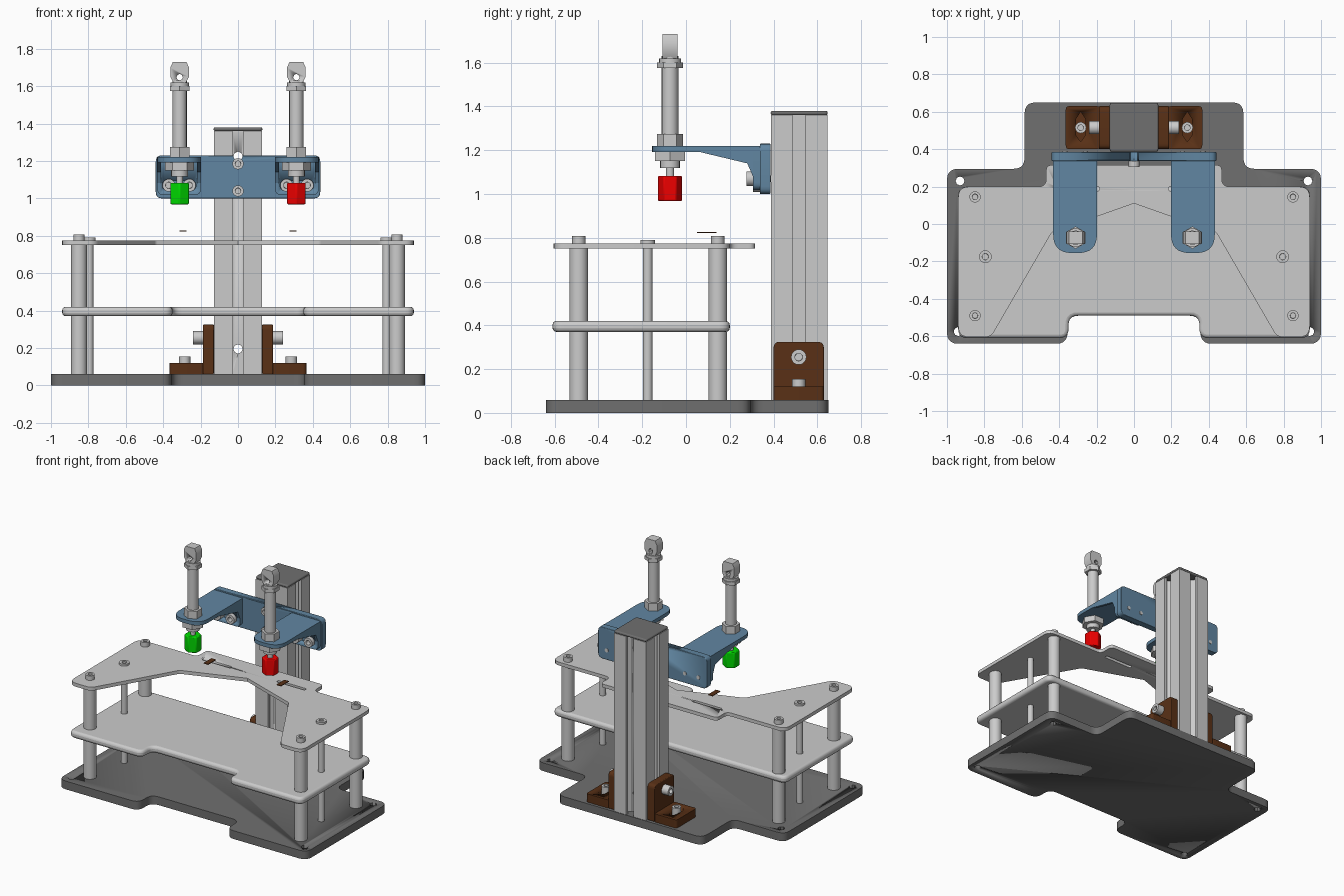
import bpy, bmesh, math
from mathutils import Vector, Matrix

if "Cube" in bpy.data.objects:
    bpy.data.objects.remove(bpy.data.objects["Cube"])

def material(name, c):
    m = bpy.data.materials.new(name)
    m.diffuse_color = (*c, 1)
    m.use_nodes = True
    m.node_tree.nodes["Principled BSDF"].inputs["Base Color"].default_value = m.diffuse_color
    return m

BLUE = material("blue_metal", (0.12, 0.24, 0.36))
BROWN = material("brown_metal", (0.10, 0.030, 0.008))
GREEN = material("green_rubber", (0.0, 0.7, 0.0))
RED = material("red_rubber", (0.85, 0.0, 0.0))
DARK = material("dark_grey", (0.16, 0.16, 0.16))

def finish(bm, name, mat=None, smooth=False):
    bmesh.ops.recalc_face_normals(bm, faces=bm.faces)
    me = bpy.data.meshes.new(name)
    bm.to_mesh(me)
    bm.free()
    ob = bpy.data.objects.new(name, me)
    bpy.context.collection.objects.link(ob)
    if mat:
        me.materials.append(mat)
    if smooth:
        bpy.context.view_layer.objects.active = ob
        bpy.ops.object.select_all(action='DESELECT')
        ob.select_set(True)
        bpy.ops.object.shade_smooth_by_angle(angle=math.radians(35))
    return ob

def rounded(pts, radii, n=5):
    """Round the corners of a 2D outline."""
    out = []
    for i, p in enumerate(pts):
        r = radii[i] if isinstance(radii, (list, tuple)) else radii
        p, a, b = Vector(p), Vector(pts[i - 1]), Vector(pts[(i + 1) % len(pts)])
        if r == 0:
            out.append(p)
            continue
        u, v = (a - p), (b - p)
        half = u.angle(v) / 2
        t = min(r / math.tan(half), u.length * .48, v.length * .48)
        s, e = p + u.normalized() * t, p + v.normalized() * t
        for k in range(n + 1):
            f = k / n
            out.append(s * (1 - f) ** 2 + p * 2 * f * (1 - f) * (1 - .1) + e * f * f + p * .2 * f * (1 - f))
    return out

def prism(name, pts, axis, lo, hi, mat=None, bevel=0):
    """Extrude a 2D outline along an axis."""
    put = {'x': lambda u, v: (lo, u, v), 'y': lambda u, v: (u, lo, v), 'z': lambda u, v: (u, v, lo)}[axis]
    bm = bmesh.new()
    f = bm.faces.new([bm.verts.new(put(p[0], p[1])) for p in pts])
    ex = bmesh.ops.extrude_face_region(bm, geom=[f])
    step = Vector([(hi - lo) if a == axis else 0 for a in 'xyz'])
    bmesh.ops.translate(bm, vec=step, verts=[g for g in ex['geom'] if isinstance(g, bmesh.types.BMVert)])
    ob = finish(bm, name, mat, True)
    if bevel:
        m = ob.modifiers.new("bevel", 'BEVEL')
        m.width, m.segments, m.limit_method, m.angle_limit = bevel, 3, 'ANGLE', math.radians(50)
    return ob

def rect(u0, u1, v0, v1):
    return [(u0, v0), (u1, v0), (u1, v1), (u0, v1)]

def rod(name, c, r, lo, hi, axis='z', n=20, mat=None, socket=False, turn=0):
    """Cylinder from lo to hi; c holds the other two coordinates. A socket is sunk in the outer cap."""
    bm = bmesh.new()
    bmesh.ops.create_cone(bm, cap_ends=True, segments=n, radius1=r, radius2=r, depth=abs(hi - lo))
    if socket:
        top = max(bm.faces, key=lambda f: f.calc_center_median().z)
        bmesh.ops.inset_individual(bm, faces=[top], thickness=r * .5)
        bmesh.ops.inset_individual(bm, faces=[top], thickness=.0005, depth=-abs(hi - lo) * .6)
    d = 1 if hi > lo else -1
    mid = (lo + hi) / 2
    e, pos = {'z': ((0, 0, d), (*c, mid)), 'x': ((d, 0, 0), (mid, *c)), 'y': ((0, d, 0), (c[0], mid, c[1]))}[axis]
    q = Vector((0, 0, 1)).rotation_difference(Vector(e)).to_matrix().to_4x4()
    bmesh.ops.transform(bm, matrix=Matrix.Translation(pos) @ q @ Matrix.Rotation(turn, 4, 'Z'), verts=bm.verts)
    return finish(bm, name, mat, True)

def cut(ob, cutter):
    cutter.hide_render = True
    cutter.hide_viewport = False
    cutter.display_type = 'WIRE'
    m = ob.modifiers.new("cut", 'BOOLEAN')
    m.operation, m.object, m.solver = 'DIFFERENCE', cutter, 'EXACT'

def mirror_outline(half):
    return half + [(-x, y) for x, y in reversed(half) if abs(x) > 1e-6]

# base plate with stepped outline and corner holes
base = prism("base_plate", rounded(mirror_outline(
    [(.355, -.49), (.355, -.64), (1, -.64), (1, .295), (.585, .295), (.585, .65)]), .06), 'z', 0, .06, DARK)
for s in (-1, 1):
    for x, y in ((.93, .23), (.94, -.575)):
        cut(base, rod("base_hole_cutter", (s * x, y), .024, -.1, .2, n=8))

# middle shelf
prism("middle_shelf", rounded(mirror_outline(
    [(.35, -.49), (.35, -.61), (.94, -.61), (.94, .2)]), .05), 'z', .37, .42, None, .018)

# top nest plate with V-shaped cutout
top_half = [(0, .11), (.44, -.045), (.765, -.605), (.94, -.605), (.94, .2), (.47, .2), (.47, .315)]
top = prism("top_plate", rounded(mirror_outline(top_half),
            [0] + [.03, .06, .06, .06, .04, .03] + [.03, .04, .06, .06, .06, .03]), 'z', .75, .775)

for s in (-1, 1):
    cut(top, prism("slot_cutter", rounded(rect(s * .3 - .115, s * .3 + .115, .175, .2), .012), 'z', .7, .85))
    prism("sensor_tab", rect(s * .294 - .018, s * .294 + .018, .05, .14), 'z', .822, .827, BROWN)
    # support posts and screws
    for y in (.145, -.49):
        rod("lower_post", (s * .85, y), .043, .06, .37)
        rod("upper_post", (s * .85, y), .043, .42, .75)
        rod("post_screw", (s * .85, y), .03, .775, .808, socket=True)
    rod("thin_post", (s * .795, -.175), .022, .06, .75)
    rod("thin_post_screw", (s * .795, -.175), .034, .775, .79, socket=True)

# slotted upright column with cap
side = [(-.129, -.129), (-.03, -.129), (-.03, -.107), (-.06, -.107), (-.06, -.09), (-.03, -.06),
        (.03, -.06), (.06, -.09), (.06, -.107), (.03, -.107), (.03, -.129)]
profile = []
for k in range(4):
    c, s = (1, 0, -1, 0)[k], (0, 1, 0, -1)[k]
    profile += [(x * c - y * s, x * s + y * c + .517) for x, y in side]
column = prism("column", profile, 'z', .06, 1.36)
for z in (.195, 1.225):
    cut(column, rod("column_hole_cutter", (0, z), .025, .3, .75, 'y', n=8))
prism("column_cap", rounded(rect(-.13, .13, .387, .647), .015), 'z', 1.36, 1.38, DARK, .008)

# corner brackets at the column foot
for s in (-1, 1):
    prism("foot_bracket_upright", rounded(rect(.4, .63, .06, .325), [0, 0, .03, .03]), 'x', s * .129, s * .187, BROWN, .005)
    foot = prism("foot_bracket_base", rounded(rect(min(s * .18, s * .365), max(s * .18, s * .365), .4, .63), .02),
                 'z', .06, .12, BROWN)
    x = s * .285
    cut(foot, prism("foot_slot_cutter", [(x - .026, .475), (x, .44), (x + .026, .475), (x + .026, .56), (x, .6),
                                         (x - .026, .56)], 'z', .075, .2))
    rod("foot_screw", (x, .515), .03, .075, .155, socket=True)
    rod("column_screw", (.515, .255), .035, s * .185, s * .24, 'x', socket=True)

# cross plate on the column
cross = prism("cross_plate", rounded(rect(-.44, .44, 1.0, 1.23), .035), 'y', .337, .386, BLUE, .004)
cut(cross, rod("cross_hole_cutter", (0, 1.225), .025, .3, .45, 'y', n=8))
for z in (1.04, 1.185):
    rod("cross_screw", (0, z), .03, .337, .305, 'y', socket=True)

for s, tip_mat in ((-1, GREEN), (1, RED)):
    cx = s * .315
    x0, x1 = cx - .117, cx + .117
    # angle arm: top sheet, flange and gussets
    prism("arm_top", rounded(rect(x0, x1, -.155, .338), [.1, .1, 0, 0], 8), 'z', 1.193, 1.22, BLUE)
    flange = prism("arm_flange", rounded(rect(x0, x1, 1.018, 1.2), [.035, .035, 0, 0]), 'y', .305, .338, BLUE)
    cut(flange, prism("flange_slot_cutter", rounded(rect(cx - .09, cx + .09, 1.045, 1.095), .025), 'y', .2, .33))
    for x in (x0, x1 - .02):
        prism("arm_gusset", [(.05, 1.195), (.306, 1.195), (.306, 1.08), (.28, 1.14)], 'x', x, x + .02, BLUE)
    for dx in (-.055, .055):
        rod("flange_screw", (cx + dx, 1.07), .034, .335, .277, 'y', socket=True)
        rod("flange_screw_end", (cx + dx, 1.07), .014, .38, .389, 'y', n=12)
    # plunger: tip, nuts, rod, collar and fitting
    px = s * .312
    c = (px, -.073)
    tip = rod("rubber_tip", c, .057, .968, 1.083, n=6, mat=tip_mat, turn=math.pi / 6 * 0)
    m = tip.modifiers.new("bevel", 'BEVEL')
    m.width, m.segments = .006, 2
    rod("plunger_stem", c, .018, 1.08, 1.13)
    rod("lower_collar", c, .045, 1.118, 1.15)
    rod("lower_nut", c, .078, 1.15, 1.193, n=6, turn=math.pi / 2)
    rod("upper_nut", c, .06, 1.22, 1.275, n=6)
    rod("plunger_rod", c, .038, 1.27, 1.63)
    rod("top_collar", c, .06, 1.575, 1.6, n=6)
    rod("top_neck", c, .05, 1.598, 1.62)
    fitting = prism("top_fitting", [(px - .034, 1.62), (px + .034, 1.62), (px + .05, 1.65), (px + .05, 1.7),
                    (px + .036, 1.73), (px - .036, 1.73), (px - .05, 1.7), (px - .05, 1.65)], 'y', -.107, -.039)
    cut(fitting, rod("fitting_hole_cutter", (px, 1.648), .017, -.2, .1, 'y', n=8))
